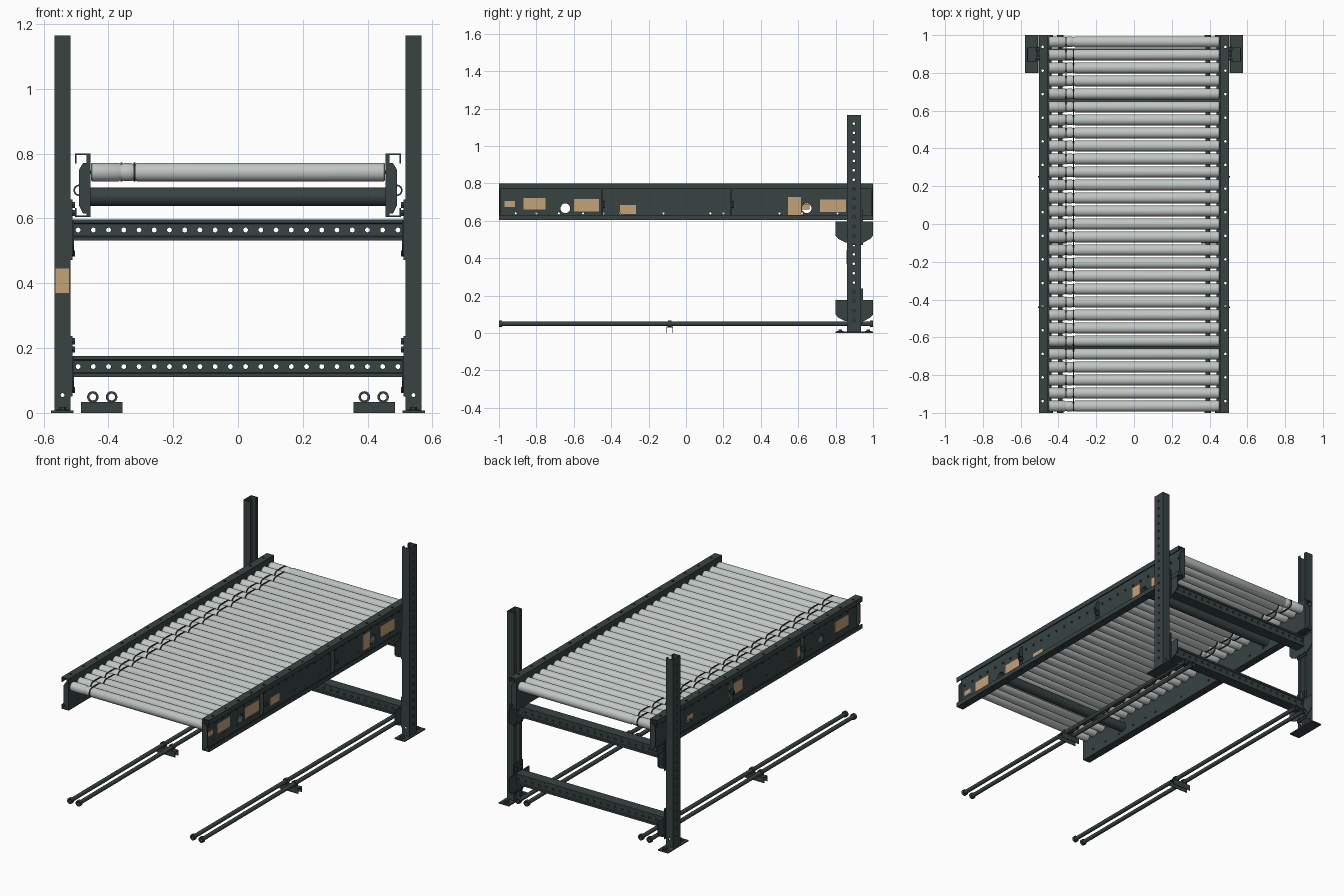
import bpy, bmesh, math

if "Cube" in bpy.data.objects:
    bpy.data.objects.remove(bpy.data.objects["Cube"])


def material(name, rgb):
    m = bpy.data.materials.new(name)
    m.diffuse_color = (*rgb, 1)
    m.use_nodes = True
    m.node_tree.nodes["Principled BSDF"].inputs["Base Color"].default_value = m.diffuse_color
    return m


DARK = material("dark_steel", (0.04, 0.055, 0.055))
ROLL = material("roller_grey", (0.52, 0.56, 0.54))
BLACK = material("band_black", (0.02, 0.022, 0.022))
TAN = material("label_tan", (0.55, 0.36, 0.19))


def place(axis, t, u, v):
    return {'x': (t, u, v), 'y': (u, t, v), 'z': (u, v, t)}[axis]


def prism(bm, pts, axis, a, b):
    """Extrude a 2D outline along an axis."""
    lo = [bm.verts.new(place(axis, a, u, v)) for u, v in pts]
    hi = [bm.verts.new(place(axis, b, u, v)) for u, v in pts]
    bm.faces.new(lo)
    bm.faces.new(hi)
    for i in range(len(pts)):
        j = (i + 1) % len(pts)
        bm.faces.new((lo[i], lo[j], hi[j], hi[i]))


def box(bm, x0, x1, y0, y1, z0, z1):
    prism(bm, [(x0, y0), (x1, y0), (x1, y1), (x0, y1)], 'z', z0, z1)


def lathe(bm, axis, cu, cv, prof, seg=16, closed=False):
    """Spin (position, radius) pairs about an axis; closed makes a hollow tube."""
    rings = []
    for t, r in prof:
        rings.append([bm.verts.new(place(axis, t, cu + r * math.cos(k * math.tau / seg),
                                         cv + r * math.sin(k * math.tau / seg))) for k in range(seg)])
    if not closed:
        bm.faces.new(rings[0])
        bm.faces.new(rings[-1])
    for i in range(len(prof) if closed else len(prof) - 1):
        a, b = rings[i], rings[(i + 1) % len(prof)]
        for k in range(seg):
            n = (k + 1) % seg
            bm.faces.new((a[k], a[n], b[n], b[k]))


def rod(bm, axis, cu, cv, r, a, b, seg=12):
    lathe(bm, axis, cu, cv, [(a, r), (b, r)], seg)


def pipe(bm, axis, cu, cv, r, ri, a, b, seg=16):
    lathe(bm, axis, cu, cv, [(a, r), (b, r), (b, ri), (a, ri)], seg, True)


def make(name, bm, mat, mirror=False, cutter=None):
    def obj(n, b):
        bmesh.ops.recalc_face_normals(b, faces=b.faces)
        me = bpy.data.meshes.new(n)
        b.to_mesh(me)
        b.free()
        o = bpy.data.objects.new(n, me)
        bpy.context.collection.objects.link(o)
        return o
    ob = obj(name, bm)
    ob.data.materials.append(mat)
    bpy.ops.object.select_all(action='DESELECT')
    bpy.context.view_layer.objects.active = ob
    ob.select_set(True)
    if cutter:
        c = obj(name + "_cutter", cutter)
        c.hide_render = True
        mod = ob.modifiers.new("holes", 'BOOLEAN')
        mod.operation, mod.solver, mod.object = 'DIFFERENCE', 'EXACT', c
        bpy.ops.object.modifier_apply(modifier="holes")
        bpy.data.objects.remove(c)
    bpy.ops.object.shade_smooth_by_angle(angle=math.radians(35))
    if mirror:
        ob.modifiers.new("mirror", 'MIRROR')
    return ob


N, PITCH, RZ = 29, 0.0689, 0.743
ROLL_Y = [(i - (N - 1) / 2) * PITCH for i in range(N)]

# Upright posts: slotted channels open to the inside, with a row of holes
bm, cut = bmesh.new(), bmesh.new()
prism(bm, [(.566, .86), (.566, .935), (.517, .935), (.517, .915), (.521, .915), (.521, .931), (.562, .931),
           (.562, .864), (.521, .864), (.521, .88), (.517, .88), (.517, .86)], 'z', 0.005, 1.165)
for i in range(22):
    rod(cut, 'x', .8975, .07 + i * .05, .007, .55, .58, 10)
rod(cut, 'y', .5415, .055, .006, .84, .95, 10)
make("upright_post", bm, DARK, True, cut)

# Foot plates with anchor bolts
bm = bmesh.new()
box(bm, .508, .577, .80, 1.0, 0, .007)
for y in (.825, .975):
    rod(bm, 'z', .5415, y, .018, .007, .011)
    rod(bm, 'z', .5415, y, .011, .011, .018, 6)
make("foot_plate", bm, DARK, True)

# Perforated cross beams between the posts
for name, z0, z1 in (("upper_beam", .532, .597), ("lower_beam", .11, .176)):
    bm, cut = bmesh.new(), bmesh.new()
    half = [(.865, z0), (.865, z0 + .011), (.870, z0 + .014), (.870, z1 - .014), (.865, z1 - .011), (.865, z1)]
    prism(bm, half + [(1.795 - y, z) for y, z in reversed(half)], 'x', -.51, .51)
    for i in range(22):
        rod(cut, 'y', (i - 10.5) * .047, (z0 + z1) / 2, .0075, .85, .95, 12)
    make(name, bm, DARK, False, cut)

    # Beam brackets: wide rounded plate, narrow hook plate and bolts
    bm = bmesh.new()
    zb = z1 - .112
    prism(bm, [(.80, z1), (.80, zb + .035), (.815, zb + .018), (.85, zb), (.95, zb), (.985, zb + .018),
               (1.0, zb + .035), (1.0, z1)], 'x', .506, .511)
    box(bm, .511, .517, .86, .945, z1 - .125, z1 + .062)
    for dz in (-.105, .02, .045):
        for y in (.88, .925):
            rod(bm, 'x', y, z1 + dz, .011, .503, .511, 6)
    make(name + "_bracket", bm, DARK, True)

# Side rails: lipped channels open to the outside
bm, cut = bmesh.new(), bmesh.new()
prism(bm, [(.455, .605), (.503, .605), (.503, .632), (.499, .632), (.499, .609), (.468, .609), (.468, .796),
           (.499, .796), (.499, .77), (.503, .77), (.503, .80), (.455, .80)], 'y', -1, 1)
for i in range(16):
    rod(cut, 'z', .484, (i - 7.5) * .125, .007, .59, .82, 10)
for y in (-.91, -.8, -.68, -.55, -.44, -.35, -.12, .13, .2, .5, .62, .81):
    rod(cut, 'x', y, .64, .006, .44, .48, 8)
for y in (-.645, .645):
    rod(cut, 'x', y, .667, .026, .44, .48, 20)
make("side_rail", bm, DARK, True, cut)

# Stiffener plates inside the rail channels, and cable rings
bm = bmesh.new()
for y in (-.995, -.45, .24, .995):
    prism(bm, [(.466, .615), (.478, .615), (.491, .64), (.491, .75), (.478, .772), (.466, .772)],
          'y', y - .003, y + .003)
make("rail_stiffener", bm, DARK, True)
bm = bmesh.new()
for y in (-.44, .25):
    pipe(bm, 'y', .490, .687, .018, .013, y - .004, y + .004)
make("cable_ring", bm, DARK, True)

# Hollow cross tubes below the rollers
bm = bmesh.new()
for y in (-.645, .645):
    pipe(bm, 'x', y, .667, .029, .026, -.457, .457, 24)
make("cross_tube", bm, DARK)

# Rollers with two band grooves each
bm, axles = bmesh.new(), bmesh.new()
R, G = .029, .0255
prof = [(-.453, .026), (-.450, R), (-.369, R), (-.364, G), (-.356, G), (-.351, R - .001),
        (-.329, R - .001), (-.324, G), (-.316, G), (-.311, R), (.450, R), (.453, .026)]
for y in ROLL_Y:
    lathe(bm, 'x', y, RZ, prof, 24)
    rod(axles, 'x', y, RZ, .0065, -.475, .475, 6)
make("rollers", bm, ROLL)
make("roller_axles", axles, DARK)

# Drive bands linking neighbouring rollers, alternating between grooves
bm = bmesh.new()
for i in range(N - 1):
    x, rings = (-.36 if i % 2 else -.32), []
    for k in range(20):
        a = -math.pi / 2 + (k if k < 10 else k - 1) * math.pi / 9
        y = ROLL_Y[i + 1] if k < 10 else ROLL_Y[i]
        rings.append([bm.verts.new((x + dx, y + r * math.cos(a), RZ + r * math.sin(a)))
                      for dx, r in ((-.003, .0255), (-.003, .0295), (.003, .0295), (.003, .0255))])
    for k in range(20):
        a, b = rings[k], rings[(k + 1) % 20]
        for j in range(4):
            bm.faces.new((a[j], a[(j + 1) % 4], b[(j + 1) % 4], b[j]))
make("drive_bands", bm, BLACK)

# Floor guide tubes with end collars and mid clamps
bm = bmesh.new()
for x in (.39, .448):
    pipe(bm, 'y', x, .049, .012, .0105, -.998, .998)
    for a, b in ((-1, -.984), (.984, 1), (-.096, -.078)):
        pipe(bm, 'y', x, .049, .018, .0115, a, b)
make("floor_guide_tube", bm, DARK, True)

# Floor supports: inverted channels under the guide tubes
bm = bmesh.new()
prism(bm, [(-.104, 0), (-.101, 0), (-.101, .030), (-.073, .030), (-.073, 0), (-.070, 0), (-.070, .034),
           (-.104, .034)], 'x', .356, .484)
make("floor_support", bm, DARK, True)

# Tan labels on the rails and the left post
bm = bmesh.new()
for y0, y1, z0, z1 in ((-.97, -.915, .675, .705), (-.87, -.75, .66, .722), (-.60, -.465, .65, .717),
                       (-.353, -.267, .636, .684), (.545, .615, .63, .727), (.717, .856, .648, .715)):
    box(bm, .467, .4695, y0, y1, z0, z1)
for y0, y1, z0, z1 in ((-.91, -.78, .65, .717), (-.48, -.41, .64, .70), (.12, .25, .65, .717), (.6, .66, .66, .69)):
    box(bm, -.4695, -.467, y0, y1, z0, z1)
box(bm, -.563, -.521, .8585, .861, .37, .445)
make("labels", bm, TAN)
